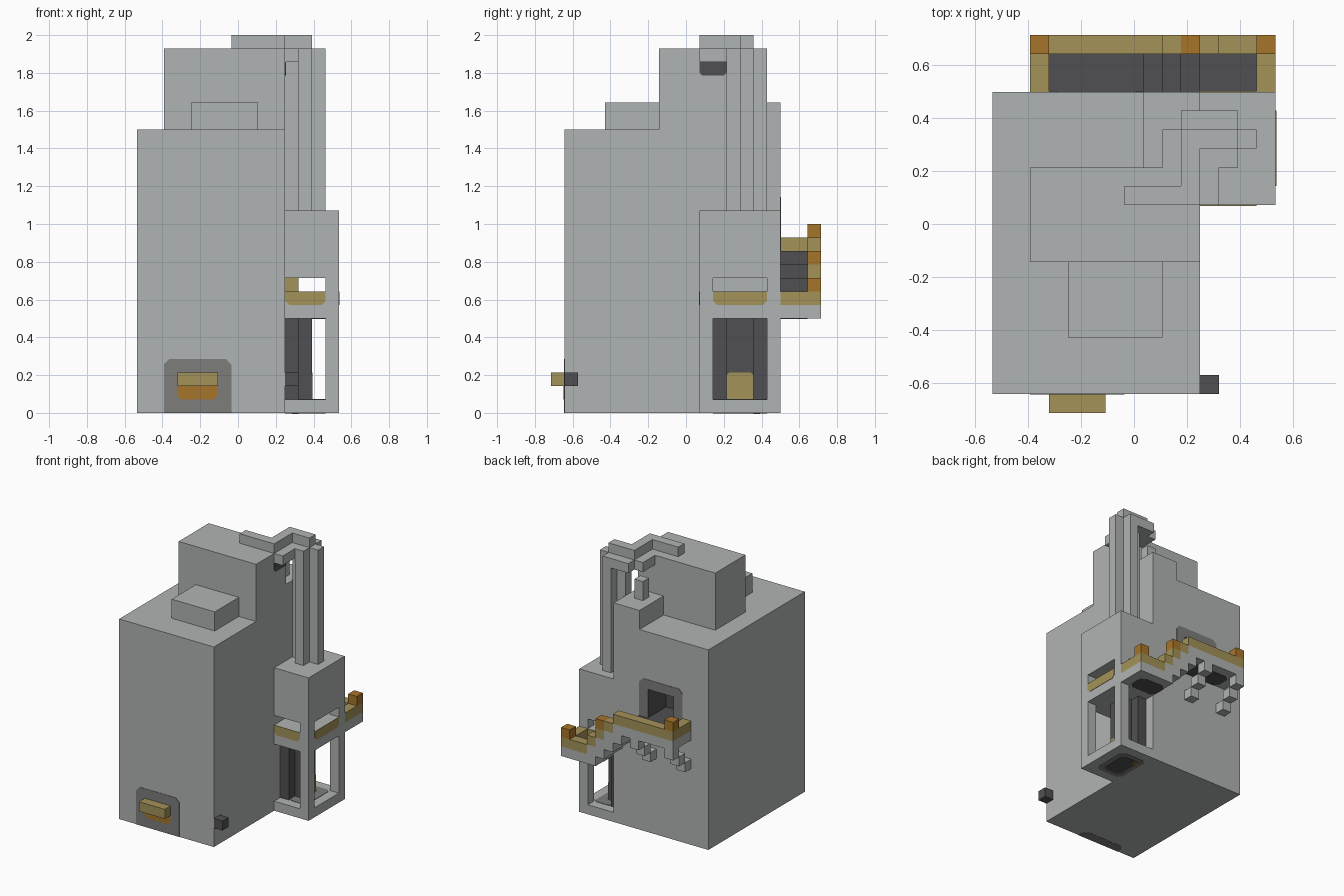
import bpy, bmesh
from mathutils import Vector

if "Cube" in bpy.data.objects:
    bpy.data.objects.remove(bpy.data.objects["Cube"], do_unlink=True)

U = 1 / 14                      # one building block
ORIGIN = Vector((7.5, 10, 0))   # block coordinates of the model centre


def material(name, rgb):
    lin = [((c / 255 + 0.055) / 1.055) ** 2.4 for c in rgb] + [1]
    m = bpy.data.materials.new(name)
    m.use_nodes = True
    m.diffuse_color = lin
    m.node_tree.nodes["Principled BSDF"].inputs["Base Color"].default_value = lin
    return m


STONE = material("light stone", (176, 180, 179))
FRAME = material("mid grey", (125, 125, 124))
DARK = material("dark grey", (80, 80, 82))
TAN = material("tan", (163, 146, 88))
ORANGE = material("orange brown", (166, 117, 42))


def finish(name, bm, mats):
    bmesh.ops.recalc_face_normals(bm, faces=bm.faces)
    me = bpy.data.meshes.new(name)
    bm.to_mesh(me)
    bm.free()
    for m in mats:
        me.materials.append(m)
    ob = bpy.data.objects.new(name, me)
    bpy.context.collection.objects.link(ob)
    return ob


def box(name, mat, x, y, z):
    """Box from block ranges."""
    bm = bmesh.new()
    bmesh.ops.create_cube(bm, size=1)
    for v in bm.verts:
        v.co = (Vector([r[0] + (c + 0.5) * (r[1] - r[0])
                        for r, c in zip((x, y, z), v.co)]) - ORIGIN) * U
    return finish(name, bm, [mat])


def plate(name, mat, axis, at, a, b, low=0.0, high=0.0, thick=0.04):
    """Thin plate facing an axis, its low or high corners cut off."""
    (a0, a1), (b0, b1) = a, b
    pts = [(a0 + low, b0), (a1 - low, b0), (a1, b0 + low), (a1, b1 - high),
           (a1 - high, b1), (a0 + high, b1), (a0, b1 - high), (a0, b0 + low)]
    bm = bmesh.new()
    verts = []
    for p in dict.fromkeys(pts):
        co = list(p)
        co.insert(axis, at)
        verts.append(bm.verts.new((Vector(co) - ORIGIN) * U))
    face = bm.faces.new(verts)
    out = bmesh.ops.extrude_face_region(bm, geom=[face])["geom"]
    step = Vector((0, 0, 0))
    step[axis] = thick * U
    bmesh.ops.translate(bm, vec=step, verts=[v for v in out if isinstance(v, bmesh.types.BMVert)])
    return finish(name, bm, [mat])


# Main body with a recessed upper doorway
body = box("main_body", STONE, (0, 11), (1, 17), (0, 21))
body.data.materials.append(DARK)
cutter = box("doorway_cutter", DARK, (4, 7), (14, 18), (12, 15))
cutter.hide_render = True
mod = body.modifiers.new("doorway", "BOOLEAN")
mod.object = cutter
mod.solver = "EXACT"
bpy.context.view_layer.objects.active = body
bpy.ops.object.modifier_apply(modifier=mod.name)
bpy.data.objects.remove(cutter, do_unlink=True)
for f in body.data.polygons:
    p = f.center / U + ORIGIN
    f.material_index = int(3 < p.x < 8 and 13 < p.y < 16.9 and 11 < p.z < 16)

# Roof volumes
box("roof_block", STONE, (2, 11), (8, 13), (21, 27))
box("roof_front_step", STONE, (4, 9), (4, 8), (21, 23))
box("roof_back_step", STONE, (8, 11), (13, 17), (21, 23))

# Upper doorway frame and lamps
plate("doorway_frame_top", FRAME, 1, 17, (3, 8), (15, 16), high=0.4)
for n, x in (("right", 3), ("left", 7)):
    plate("doorway_frame_" + n, FRAME, 1, 17, (x, x + 1), (12, 15))
for x in (4, 6):
    box("doorway_lamp", ORANGE, (x, x + 1), (14, 15), (14, 15))

# Front entrance
plate("entrance_panel", FRAME, 1, 1, (2, 7), (0, 4), high=0.4, thick=-0.04)
plate("entrance_glow", ORANGE, 1, 0.96, (3, 6), (1, 2), low=0.3, thick=-0.04)
box("entrance_canopy", TAN, (3, 6), (0, 1), (2, 3))
plate("entrance_underside", FRAME, 2, 0, (2, 7), (1, 2), high=0.5, thick=-0.02)
box("side_box", DARK, (11, 12), (1, 2), (2, 3))

# Side tower: floor, slab, head and corner posts
for part, z in (("floor", (0, 1)), ("slab", (7, 9)), ("head", (10, 15))):
    box("tower_" + part, STONE, (11, 15), (11, 17), z)
for z in ((1, 7), (9, 10)):
    for y in (11, 16):
        box("tower_post", STONE, (14, 15), (y, y + 1), z)
for y, t in ((11, -0.04), (17, 0.04)):
    plate("tower_band", TAN, 1, y, (11, 14), (8, 9), low=0.3, thick=t)
plate("tower_side_band", TAN, 0, 15, (12, 16), (8, 9), low=0.3)

# Tower machinery
box("tower_core", DARK, (11, 12), (12, 16), (1, 7))
box("tower_core_front", DARK, (12, 13), (13, 15), (1, 7))
plate("tower_core_light", TAN, 0, 13, (13, 15), (1, 3), high=0.2)
plate("tower_floor_patch", FRAME, 2, 1, (12, 14), (12, 16), 0.3, 0.3)
plate("tower_base_frame", FRAME, 2, 0, (11, 14), (12, 16), 0.4, 0.4, -0.03)
plate("tower_base_hatch", DARK, 2, -0.03, (11.5, 13.5), (12.5, 15.5), 0.3, 0.3, -0.03)
plate("tower_base_light", ORANGE, 2, -0.06, (11.5, 12), (15, 15.5), thick=-0.02)

# Stepped balcony: dark walking surface on stone
treads = [(2, 8, 12), (8, 9, 11), (9, 10, 10), (10, 11, 9), (11, 15, 8)]
for x0, x1, top in treads:
    ob = box("balcony_tread", STONE, (x0, x1), (17, 19), (top - 1, top))
    ob.data.materials.append(DARK)
    for f in ob.data.polygons:
        f.material_index = int(f.normal.z > 0.5 or (f.normal.x > 0.5 and x1 < 15))

# Balcony parapet, one step behind the treads
rails = [(2, 8, 11, 13), (8, 9, 10, 13), (9, 10, 9, 12),
         (10, 11, 8, 11), (11, 12, 7, 10), (12, 15, 7, 9)]
for x0, x1, base, top in rails:
    box("balcony_parapet", STONE, (x0, x1), (19, 20), (base, top - 1))
    box("balcony_rail", TAN, (x0, x1), (19, 20), (top - 1, top))
for x, z in ((2, 12), (14, 8)):
    box("balcony_end_rail", TAN, (x, x + 1), (17, 19), (z, z + 1))
for x, z in ((2, 13), (10, 11), (14, 9)):
    box("balcony_post", ORANGE, (x, x + 1), (19, 20), (z, z + 1))

# Balcony underside and diagonal brackets
plate("balcony_under_low", DARK, 2, 7, (11, 14), (17, 19), 0.4, 0.4, -0.04)
plate("balcony_under_high", DARK, 2, 11, (3, 8), (17, 19), 0.4, 0.4, -0.04)
for x in (2, 6):
    for k in range(3):
        box("balcony_bracket", STONE, (x, x + 1), (17 + k, 18 + k), (8 + k, 9 + k))

# Vertical pipes in a cross layout
for x, y in ((11, 14), (12, 13), (13, 14), (12, 15)):
    box("riser_pipe", STONE, (x, x + 1), (y, y + 1), (15, 27))

# Top pipe run
for x, y in (((7, 11), (11, 12)), ((10, 11), (12, 15)), ((11, 13), (14, 15))):
    box("top_pipe", STONE, x, y, (27, 28))

# Lower pipe runs to the block side and back
for x, y in (((11, 12), (11, 14)), ((10, 12), (15, 16)), ((9, 11), (14, 15)),
             ((9, 10), (13, 14)), ((13, 14), (14, 15))):
    box("lower_pipe", STONE, x, y, (26, 27))
box("pipe_stub", STONE, (9, 10), (14, 15), (23, 25))
plate("pipe_outlet", DARK, 0, 11, (11, 13), (25, 26), low=0.2)
